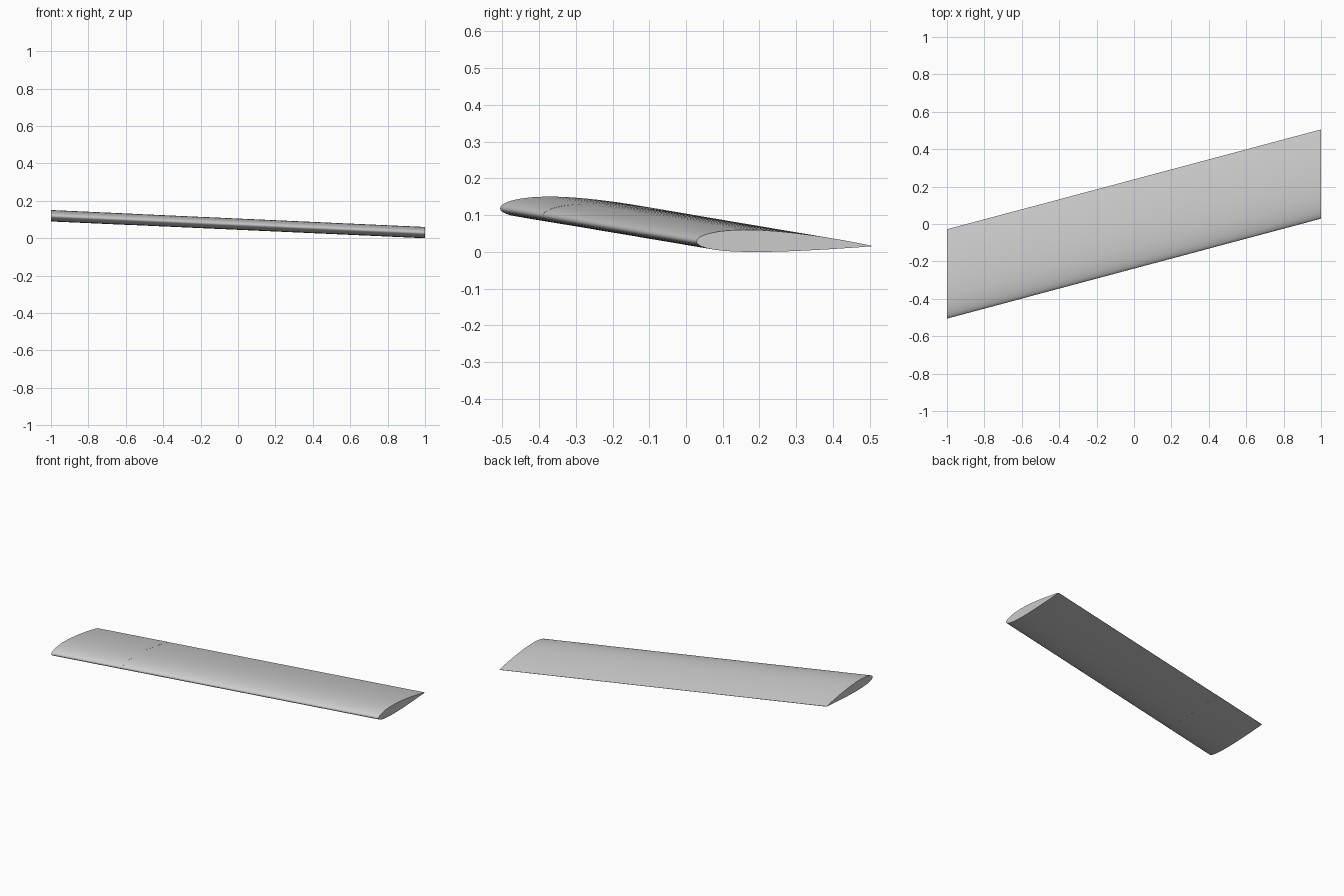
import bpy, bmesh, math

if "Cube" in bpy.data.objects:
    bpy.data.objects.remove(bpy.data.objects["Cube"])

CHORD, THICK, CAMBER, CAMBER_POS = 0.477, 0.126, 0.012, 0.4
N = 32  # points per side of the section


def airfoil():
    """Closed section loop (y, z): trailing edge, over the top, round the nose, back below."""
    upper, lower = [], []
    for i in range(N + 1):
        t = 0.5 * (1 - math.cos(math.pi * i / N))
        half = 5 * THICK * (0.2969 * math.sqrt(t) - 0.126 * t - 0.3516 * t**2
                            + 0.2843 * t**3 - 0.1015 * t**4)
        if t < CAMBER_POS:
            mid = CAMBER * (2 * t / CAMBER_POS - (t / CAMBER_POS) ** 2)
        else:
            u = (1 - t) / (1 - CAMBER_POS)
            mid = CAMBER * (2 * u - u * u)
        mid -= 0.026 * t  # slight nose-up incidence
        upper.append((t * CHORD, (mid + half) * CHORD))
        lower.append((t * CHORD, (mid - half) * CHORD))
    return upper[::-1] + lower[1:]


PROFILE = airfoil()
LOW = min(z for y, z in PROFILE)


def wing_part(name, x0, x1, grow=0.0, colour=None):
    """Loft the section between two stations along the swept, sloping span."""
    bm = bmesh.new()
    rings = []
    for x in (x0, x1):
        rings.append([bm.verts.new((x, y - CHORD / 2 + 0.267 * x,
                                    z - LOW + 0.045 * (1 - x)))
                      for y, z in PROFILE])
    n = len(PROFILE)
    for i in range(n):
        j = (i + 1) % n
        bm.faces.new((rings[0][i], rings[0][j], rings[1][j], rings[1][i]))
    bm.faces.new(rings[0])
    bm.faces.new(rings[1])
    bmesh.ops.recalc_face_normals(bm, faces=bm.faces)
    if grow:  # thin skin standing just proud of the wing, ends kept in plane
        bm.normal_update()
        normals = {v: v.normal.copy() for v in bm.verts}
        for v, nrm in normals.items():
            v.co.y += nrm.y * grow
            v.co.z += nrm.z * grow
    me = bpy.data.meshes.new(name)
    bm.to_mesh(me)
    bm.free()
    ob = bpy.data.objects.new(name, me)
    bpy.context.collection.objects.link(ob)
    if colour:
        mat = bpy.data.materials.new(name + "_grey")
        mat.diffuse_color = colour
        mat.use_nodes = True
        mat.node_tree.nodes["Principled BSDF"].inputs["Base Color"].default_value = mat.diffuse_color
        me.materials.append(mat)
    bpy.ops.object.select_all(action='DESELECT')
    ob.select_set(True)
    bpy.context.view_layer.objects.active = ob
    bpy.ops.object.shade_smooth_by_angle(angle=math.radians(35))
    return ob


# full-span blade and the darker sleeve on its left end
wing_part("wing_blade", -1.0, 1.0)
wing_part("end_sleeve", -1.0, -0.565, 0.0005, (0.55, 0.55, 0.55, 1))
